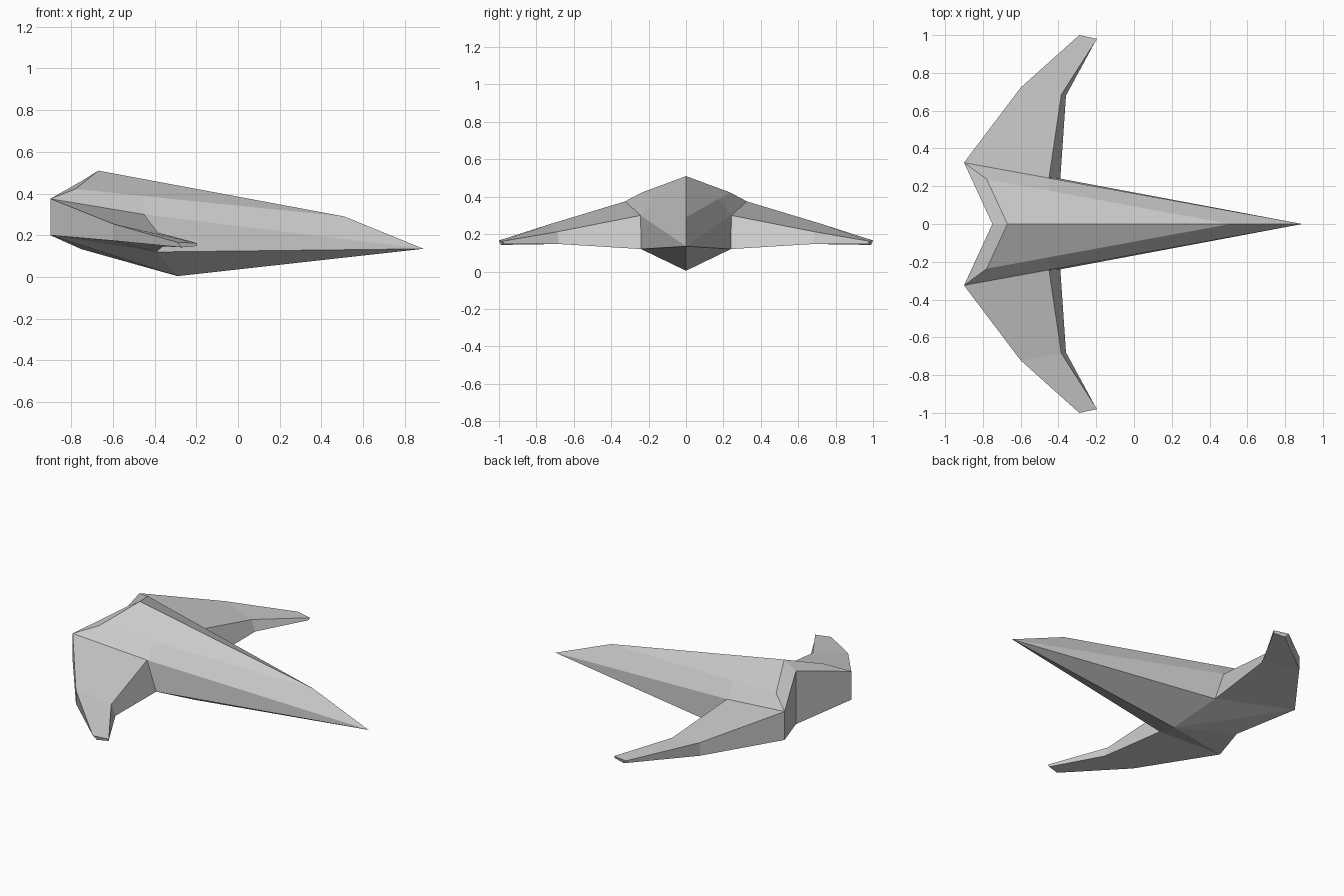
import bpy
import bmesh
from mathutils import Vector

cube = bpy.data.objects.get("Cube")
if cube:
    bpy.data.objects.remove(cube, do_unlink=True)

# One plain grey for the whole craft
GREY = (0.6, 0.6, 0.6, 1.0)
grey = bpy.data.materials.new("light_grey")
grey.use_nodes = True
grey.diffuse_color = GREY
grey.node_tree.nodes["Principled BSDF"].inputs["Base Color"].default_value = GREY


def mirrored_shell(name, faces, inside):
    """Flat panels on the +y half, turned away from an inner point, then mirrored."""
    bm = bmesh.new()
    for corners in faces:
        face = bm.faces.new([bm.verts.new(c) for c in corners])
        face.normal_update()
        if face.normal.dot(face.calc_center_median() - Vector(inside)) < 0:
            face.normal_flip()
    bmesh.ops.remove_doubles(bm, verts=bm.verts, dist=0.0005)
    mesh = bpy.data.meshes.new(name)
    bm.to_mesh(mesh)
    bm.free()
    mesh.materials.append(grey)
    obj = bpy.data.objects.new(name, mesh)
    bpy.context.collection.objects.link(obj)
    mirror = obj.modifiers.new("mirror", "MIRROR")
    mirror.use_axis = (False, True, False)
    return obj


# Centreline points of the hull
nose = (0.89, 0, 0.135)
ridge_front = (0.51, 0, 0.29)
ridge_back = (-0.67, 0, 0.51)
notch_top = (-0.75, 0, 0.46)
notch_base = (-0.75, 0, 0.133)
keel = (-0.29, 0, 0.004)

# Side points of the hull
shoulder = (-0.78, 0.237, 0.422)
crease = (-0.45, 0.176, 0.388)
corner_top = (-0.9, 0.325, 0.375)
corner_base = (-0.9, 0.325, 0.2)
root_top = (-0.45, 0.243, 0.3)
root_base = (-0.39, 0.24, 0.12)

# Hull panels
mirrored_shell("hull", [
    (ridge_back, shoulder, crease, ridge_front),
    (shoulder, corner_top, root_top, crease),
    (crease, root_top, nose, ridge_front),
    (root_top, root_base, nose),
    (root_base, keel, nose),
    (keel, root_base, corner_base),
    (keel, corner_base, notch_base),
    (notch_base, corner_base, corner_top, notch_top),
    (notch_top, corner_top, shoulder, ridge_back),
], (-0.4, 0, 0.24))

# Wing lofted through four-cornered sections:
# outer top, inner top, inner base, outer base
sections = [
    (corner_top, root_top, root_base, corner_base),
    ((-0.6, 0.722, 0.255), (-0.385, 0.685, 0.213),
     (-0.36, 0.68, 0.147), (-0.6, 0.722, 0.174)),
    ((-0.29, 1.0, 0.166), (-0.195, 0.98, 0.162),
     (-0.2, 0.975, 0.148), (-0.27, 0.99, 0.142)),
]
panels = [sections[-1]]
for near, far in zip(sections, sections[1:]):
    for i in range(4):
        j = (i + 1) % 4
        panels.append((near[i], near[j], far[j], far[i]))
mirrored_shell("wings", panels, (-0.47, 0.7, 0.195))
